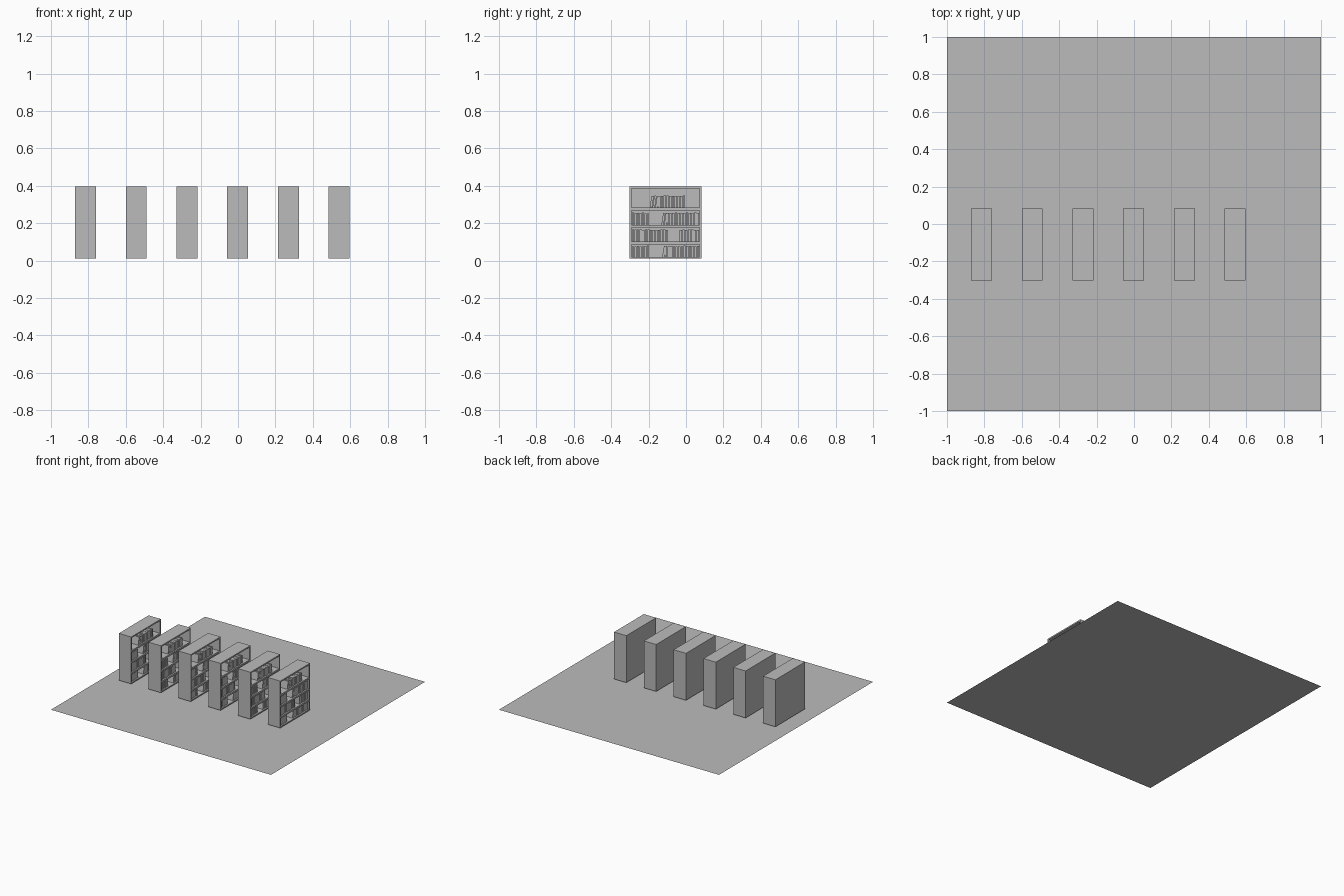
import bpy, bmesh, math, random
from mathutils import Matrix, Vector

if "Cube" in bpy.data.objects:
    bpy.data.objects.remove(bpy.data.objects["Cube"])

random.seed(4)
grey = bpy.data.materials.new("plain grey")
grey.diffuse_color = (0.5, 0.5, 0.5, 1)
grey.use_nodes = True
grey.node_tree.nodes["Principled BSDF"].inputs["Base Color"].default_value = grey.diffuse_color


def add_box(bm, lo, hi, lean=0.0):
    """Box between two corners, optionally leaning sideways about its lower edge."""
    lo, hi = Vector(lo), Vector(hi)
    verts = bmesh.ops.create_cube(bm, size=1)["verts"]
    size = hi - lo
    bmesh.ops.scale(bm, vec=size, verts=verts)
    bmesh.ops.translate(bm, vec=(lo + hi) / 2, verts=verts)
    if lean:
        pivot = Vector((0, lo.y if lean < 0 else hi.y, lo.z))
        bmesh.ops.rotate(bm, cent=pivot, matrix=Matrix.Rotation(lean, 3, 'X'), verts=verts)


def finish(bm, name):
    mesh = bpy.data.meshes.new(name)
    bm.to_mesh(mesh)
    bm.free()
    mesh.materials.append(grey)
    return mesh


def place(mesh, name, x=0.0):
    obj = bpy.data.objects.new(name, mesh)
    obj.location.x = x
    bpy.context.collection.objects.link(obj)


# Floor: a flat square sheet
bm = bmesh.new()
bmesh.ops.create_grid(bm, x_segments=1, y_segments=1, size=1)
place(finish(bm, "floor"), "floor")

# Bookcase: closed back on -x, open towards +x
X0, X1, Y0, Y1, Z0, Z1 = -0.056, 0.056, -0.303, 0.083, 0.01, 0.396
T = 0.011
bm = bmesh.new()
add_box(bm, (X0, Y0, Z0), (X0 + 0.008, Y1, Z1))           # back
add_box(bm, (X0 + 0.008, Y0, Z0), (X1, Y0 + T, Z1))       # sides
add_box(bm, (X0 + 0.008, Y1 - T, Z0), (X1, Y1, Z1))
boards = [(Z0, 0.020), (0.087, 0.101), (0.176, 0.190), (0.269, 0.283), (Z1 - T, Z1)]
for low, high in boards:                                   # bottom, shelves, top
    add_box(bm, (X0 + 0.008, Y0 + T, low), (X1, Y1 - T, high))
case_mesh = finish(bm, "bookcase")

# Books: per row, base height, book height, and runs (start, end, leaning books at start)
rows = [
    (0.020, 0.060, [(-0.291, -0.195, 0), (-0.128, 0.071, 1)]),
    (0.101, 0.066, [(-0.291, -0.095, 0), (-0.036, 0.071, 0)]),
    (0.190, 0.068, [(-0.291, -0.195, 0), (-0.133, 0.071, 2)]),
    (0.283, 0.066, [(-0.195, -0.003, 3)]),
]
bm = bmesh.new()
for base, height, runs in rows:
    for start, end, leaning in runs:
        count = round((end - start) / 0.0145)
        pitch = (end - start) / count
        for i in range(count):
            y = start + i * pitch
            h = height * random.uniform(0.92, 1.0)
            lean = math.radians(-9) if i < leaning else 0
            add_box(bm, (X0 + 0.008, y + 0.001, base),
                    (X1 - 0.012, y + pitch - 0.0015, base + h), lean)
book_mesh = finish(bm, "books")

# Six identical bookcases in a row
for i in range(6):
    x = -0.815 + i * 0.271
    place(case_mesh, f"bookcase_{i + 1}", x)
    place(book_mesh, f"books_{i + 1}", x)
